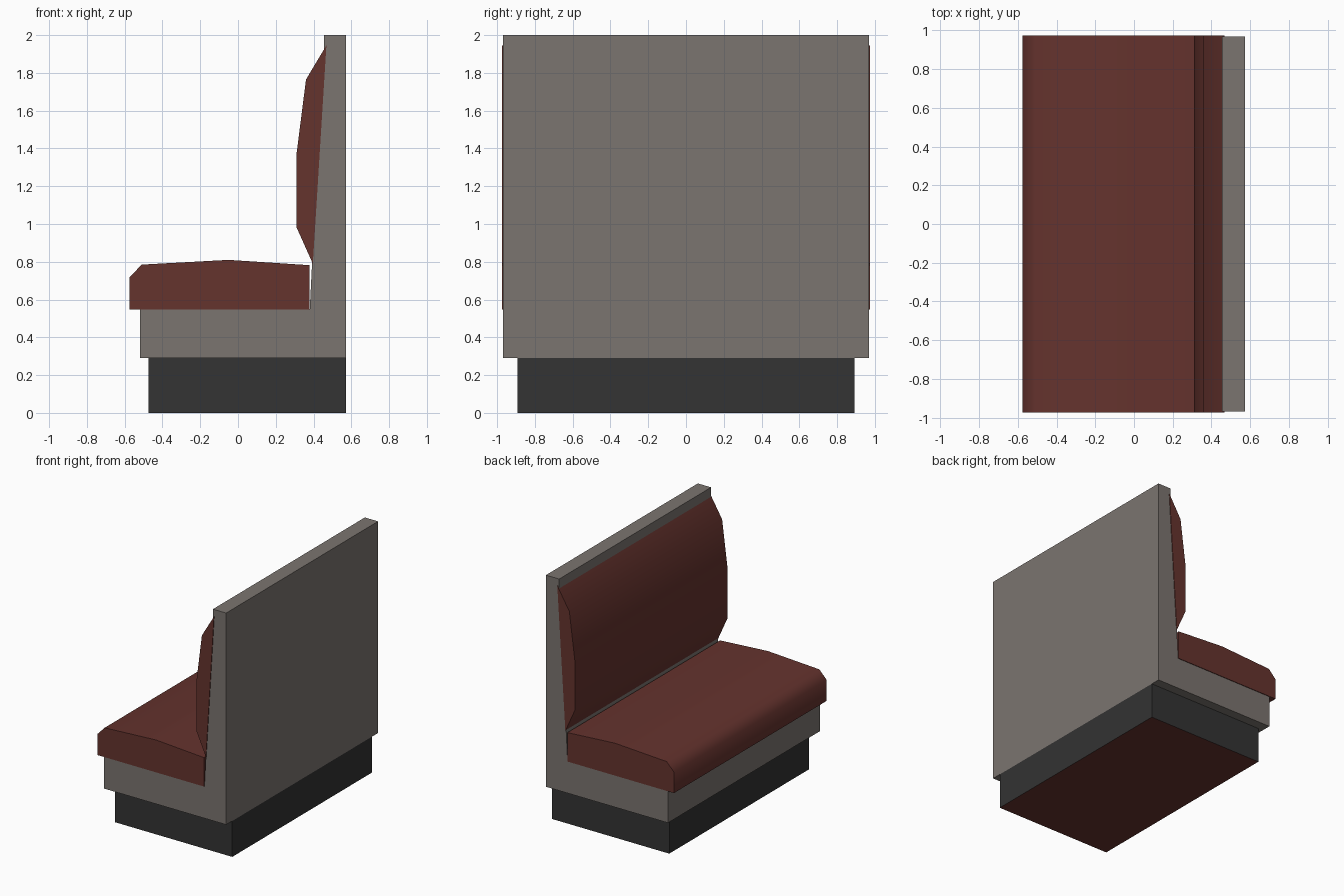
import bpy, bmesh, math

if "Cube" in bpy.data.objects:
    bpy.data.objects.remove(bpy.data.objects["Cube"])


def material(name, rgb):
    m = bpy.data.materials.new(name)
    m.diffuse_color = (*rgb, 1)
    m.use_nodes = True
    m.node_tree.nodes["Principled BSDF"].inputs["Base Color"].default_value = m.diffuse_color
    return m


red = material("dark red upholstery", (0.130, 0.033, 0.027))
grey = material("warm grey panel", (0.198, 0.176, 0.160))
black = material("charcoal plinth", (0.033, 0.033, 0.033))


def extrude_profile(name, points, half_width, mats, smooth=False):
    """Extrude an x-z side profile symmetrically along y."""
    bm = bmesh.new()
    face = bm.faces.new([bm.verts.new((x, -half_width, z)) for x, z in points])
    geo = bmesh.ops.extrude_face_region(bm, geom=[face])["geom"]
    verts = [g for g in geo if isinstance(g, bmesh.types.BMVert)]
    bmesh.ops.translate(bm, verts=verts, vec=(0, 2 * half_width, 0))
    bmesh.ops.recalc_face_normals(bm, faces=bm.faces)
    mesh = bpy.data.meshes.new(name)
    bm.to_mesh(mesh)
    bm.free()
    for m in mats:
        mesh.materials.append(m)
    obj = bpy.data.objects.new(name, mesh)
    bpy.context.collection.objects.link(obj)
    if smooth:
        bpy.ops.object.select_all(action='DESELECT')
        obj.select_set(True)
        bpy.context.view_layer.objects.active = obj
        bpy.ops.object.shade_smooth_by_angle(angle=math.radians(55))
    return obj


# Recessed plinth, with a red underside
plinth = extrude_profile("plinth", [(-0.475, 0), (0.573, 0), (0.573, 0.29), (-0.475, 0.29)],
                         0.892, [black, red])
for p in plinth.data.polygons:
    if p.normal.z < -0.9:
        p.material_index = 1

# L-shaped bench frame
extrude_profile("bench_frame", [(-0.518, 0.29), (0.573, 0.29), (0.573, 2.0), (0.455, 2.0),
                                (0.455, 1.92), (0.392, 0.79), (0.38, 0.55), (-0.518, 0.55)],
                0.97, [grey])

# Padded seat
extrude_profile("seat_cushion", [(-0.575, 0.548), (0.378, 0.548), (0.378, 0.782), (-0.05, 0.81),
                                 (-0.51, 0.785), (-0.575, 0.717)],
                0.975, [red], smooth=True)

# Padded backrest
extrude_profile("back_cushion", [(0.396, 0.79), (0.468, 1.945), (0.36, 1.765), (0.311, 1.38),
                                 (0.311, 0.98)],
                0.975, [red], smooth=True)
